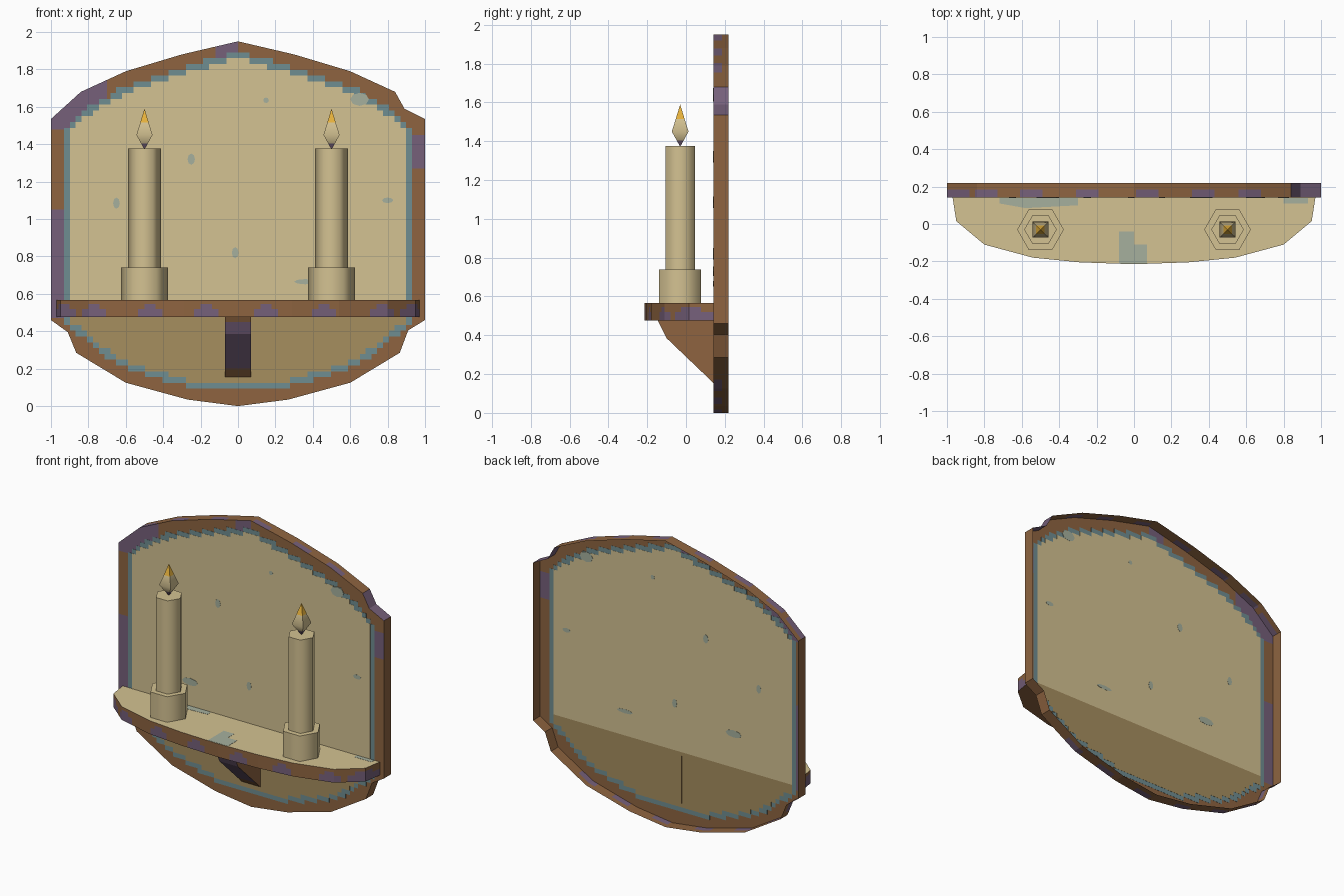
import bpy, bmesh, math

if "Cube" in bpy.data.objects:
    bpy.data.objects.remove(bpy.data.objects["Cube"])

def mat(name, r, g, b):
    m = bpy.data.materials.new(name)
    lin = [((c / 255 + 0.055) / 1.055) ** 2.4 for c in (r, g, b)]
    m.diffuse_color = (*lin, 1)
    m.use_nodes = True
    m.node_tree.nodes["Principled BSDF"].inputs["Base Color"].default_value = m.diffuse_color
    return m

TAN = mat("pale tan", 212, 194, 146)
DARK = mat("dark tan", 166, 142, 95)
BROWN = mat("wood brown", 142, 100, 64)
PURPLE = mat("worn purple", 118, 96, 122)
TEAL = mat("border teal", 111, 141, 145)
SPOT = mat("grey green spot", 166, 176, 158)
GOLD = mat("flame gold", 236, 182, 62)

def finish(name, bm, mats, rule=None, drop=None):
    bmesh.ops.recalc_face_normals(bm, faces=bm.faces)
    bm.normal_update()
    if drop:
        gone = [f for f in bm.faces if drop(f.calc_center_median(), f.normal)]
        bmesh.ops.delete(bm, geom=gone, context="FACES")
    if rule:
        for f in bm.faces:
            f.material_index = rule(f.calc_center_median(), f.normal)
    me = bpy.data.meshes.new(name)
    bm.to_mesh(me)
    bm.free()
    for m in mats:
        me.materials.append(m)
    ob = bpy.data.objects.new(name, me)
    bpy.context.collection.objects.link(ob)
    return ob

def prism(name, pts, axis, a, b, mats, rule=None, cuts=(), drop=None):
    """Extrude a 2D outline along an axis; cuts = (axis, position) planes that split faces."""
    bm = bmesh.new()
    def put(p, d):
        c = list(p)
        c.insert(axis, d)
        return bm.verts.new(c)
    lo, hi = [put(p, a) for p in pts], [put(p, b) for p in pts]
    bm.faces.new(lo)
    bm.faces.new(hi)
    for i in range(len(pts)):
        j = (i + 1) % len(pts)
        bm.faces.new((lo[i], lo[j], hi[j], hi[i]))
    for ax, pos in cuts:
        n = [0, 0, 0]
        n[ax] = 1
        bmesh.ops.bisect_plane(bm, geom=bm.verts[:] + bm.edges[:] + bm.faces[:],
                               plane_co=[k * pos for k in n], plane_no=n)
    return finish(name, bm, mats, rule, drop)

def turned(name, x, y, rings, n, phase, mats, idx=None):
    """Stack of n-sided rings (radius, z), open below; idx = material of each band."""
    bm = bmesh.new()
    loops = []
    for r, z in rings:
        if r == 0:
            loops.append([bm.verts.new((x, y, z))] * n)
        else:
            loops.append([bm.verts.new((x + r * math.cos(phase + math.tau * i / n),
                                        y + r * math.sin(phase + math.tau * i / n), z)) for i in range(n)])
    for k in range(len(rings) - 1):
        for i in range(n):
            j = (i + 1) % n
            quad = [loops[k][i], loops[k][j], loops[k + 1][j], loops[k + 1][i]]
            f = bm.faces.new(list(dict.fromkeys(quad)))
            f.material_index = idx[k] if idx else 0
    if rings[-1][0] > 0:
        bm.faces.new(loops[-1])
    ob = finish(name, bm, mats)
    bpy.ops.object.select_all(action="DESELECT")
    ob.select_set(True)
    bpy.context.view_layer.objects.active = ob
    bpy.ops.object.shade_smooth_by_angle(angle=math.radians(65))

def lerp(curve, x):
    for (x0, z0), (x1, z1) in zip(curve, curve[1:]):
        if x <= x1:
            return z0 + (z1 - z0) * (x - x0) / (x1 - x0)
    return curve[-1][1]

# Backboard: front face and edge walls, open at the back, worn purple patches
outline = [(0, 1.95), (0.3, 1.88), (0.6, 1.79), (0.84, 1.68), (0.89, 1.59), (1, 1.535),
           (1, 0.46), (0.91, 0.405), (0.865, 0.285), (0.6, 0.125), (0.27, 0.035), (0, 0),
           (-0.27, 0.035), (-0.6, 0.125), (-0.865, 0.285), (-0.91, 0.395), (-1, 0.46),
           (-1, 1.535), (-0.84, 1.68), (-0.6, 1.79), (-0.3, 1.88)]
patches = [(-1, -0.7, 1.48, 1.8), (-0.12, 0, 1.7, 2), (-1, -0.7, 0.47, 1.05),
           (0.7, 1, 1.27, 1.45), (0.35, 0.6, 0, 0.2)]
nicks = [-0.94, -0.79, -0.55, -0.25, 0.07, 0.37, 0.62]

def board_rule(c, n):
    if abs(n.y) > 0.5:
        return int(any(a < c.x < b and d < c.z < e for a, b, d, e in patches))
    if c.x > 0.84 and c.z > 1.53 and n.z > 0.1:
        return 1
    return int(abs(n.z) > 0.3 and c.y < 0.185 and any(abs(c.x - k) < 0.06 for k in nicks))

board_cuts = [(2, z) for z in (1.48, 1.05, 0.47, 1.27, 1.45)]
board_cuts += [(0, x) for x in (-0.7, -0.12, 0, 0.35, 0.6, 0.7)]
board_cuts += [(0, k + s) for k in nicks for s in (-0.06, 0.06)] + [(1, 0.185)]
prism("backboard", outline, 1, 0.1425, 0.22, [BROWN, PURPLE], board_rule, board_cuts,
      lambda c, n: c.y > 0.2199)

# Stepped painted panel: thin teal border plate and tan field
top = [(0, 1.89), (0.3, 1.81), (0.6, 1.71), (0.75, 1.63), (0.85, 1.55), (0.93, 1.49)]
low = [(0, 0.08), (0.27, 0.105), (0.6, 0.2), (0.77, 0.31), (0.93, 0.46)]
C = 0.031

def stepped(n, inset):
    up, down = [], []
    for i in range(-n, n):
        ax = abs(i + 0.5) * C
        t = round((lerp(top, ax) - inset) / C) * C
        b = round((lerp(low, ax) + inset) / C) * C
        up += [(i * C, t), ((i + 1) * C, t)]
        down += [(i * C, b), ((i + 1) * C, b)]
    return list(dict.fromkeys(up + down[::-1]))

prism("panel_border", stepped(30, 0), 1, 0.1415, 0.1435, [TEAL])
prism("panel_field", stepped(29, 0.033), 1, 0.1405, 0.1445, [TAN, DARK],
      lambda c, n: int(c.z < 0.5), [(2, 0.5)])

# Faded spots on the panel: x, z, half width, half height
spots = [(0.15, 1.635, 0.015, 0.015), (-0.25, 1.32, 0.02, 0.03), (-0.65, 1.085, 0.018, 0.03),
         (0.8, 1.1, 0.03, 0.015), (-0.015, 0.82, 0.018, 0.03), (0.65, 1.64, 0.05, 0.035),
         (-0.46, 0.73, 0.06, 0.025), (0.36, 0.665, 0.06, 0.014)]
for x, z, w, h in spots:
    pts = [(x + w * math.cos(a), z + h * math.sin(a)) for a in [math.tau * i / 8 for i in range(8)]]
    prism("panel_spot", pts, 1, 0.1395, 0.1455, [SPOT])

# Shelf: tan top, brown edge with purple nicks along the bottom
half = [(0.97, 0.142), (0.95, 0.015), (0.8, -0.11), (0.54, -0.18), (0.29, -0.205)]
shelf = half + [(0, -0.215)] + [(-x, y) for x, y in half[::-1]]
marks = [-0.93, -0.77, -0.47, -0.17, 0.15, 0.46, 0.77, 0.93]

def shelf_rule(c, n):
    if abs(n.z) > 0.5:
        return 0 if n.z > 0 else 1
    near = min(abs(c.x - m) for m in marks)
    return 2 if near < (0.065 if c.z < 0.52 else 0.03) and c.z < 0.545 else 1

prism("shelf", shelf, 2, 0.475, 0.566, [TAN, BROWN, PURPLE], shelf_rule,
      [(0, m + s) for m in marks for s in (-0.065, -0.03, 0.03, 0.065)] + [(2, 0.52), (2, 0.545)],
      lambda c, n: n.y > 0.9)

# Faded patches on the shelf top
for pts in ([(-0.08, -0.21), (0.07, -0.21), (0.07, -0.11), (0, -0.11), (0, -0.04), (-0.08, -0.04)],
            [(-0.58, 0.085), (-0.3, 0.1), (-0.3, 0.139), (-0.72, 0.139), (-0.72, 0.11)],
            [(0.8, 0.11), (0.93, 0.11), (0.93, 0.139), (0.8, 0.139)]):
    prism("shelf_patch", pts, 2, 0.565, 0.5672, [SPOT])

# Bracket under the shelf, its end showing through the back of the board
def bracket_rule(c, n):
    return 2 if n.y > 0.5 else int(n.z < -0.2 and 0.2 < c.z < 0.45)

prism("bracket", [(-0.145, 0.476), (-0.1, 0.385), (0.146, 0.15), (0.146, 0.476)], 0, -0.07, 0.07,
      [BROWN, PURPLE, DARK], bracket_rule, [(2, 0.2), (2, 0.45)], lambda c, n: n.z > 0.9)

# Candles
for x in (-0.5, 0.5):
    turned("candle_holder", x, -0.03, [(0.125, 0.566), (0.125, 0.74)], 6, 0, [TAN])
    turned("candle", x, -0.03, [(0.087, 0.74), (0.087, 1.376)], 6, 0, [TAN])
    turned("flame", x, -0.03, [(0, 1.372), (0.026, 1.405), (0.061, 1.45), (0.032, 1.515), (0, 1.59)],
           4, math.pi / 4, [PURPLE, TAN, GOLD], [0, 1, 1, 2])
